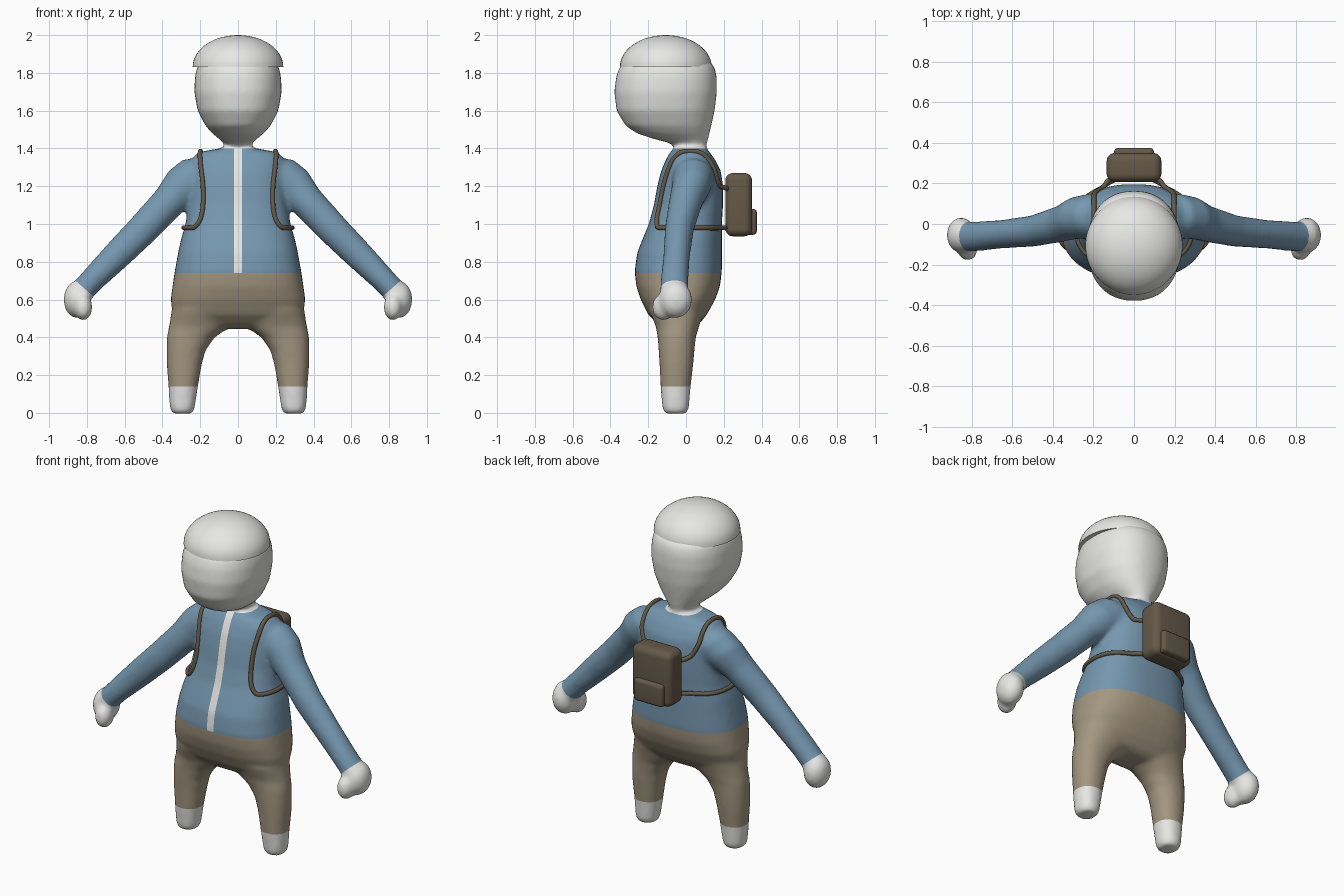
import bpy, bmesh, math
from mathutils import Vector, Matrix
from mathutils.bvhtree import BVHTree

if "Cube" in bpy.data.objects:
    bpy.data.objects.remove(bpy.data.objects["Cube"], do_unlink=True)


def material(name, rgb):
    m = bpy.data.materials.new(name)
    m.use_nodes = True
    m.diffuse_color = (*rgb, 1)
    m.node_tree.nodes["Principled BSDF"].inputs["Base Color"].default_value = (*rgb, 1)
    return m


WHITE = material("off_white", (0.8, 0.8, 0.78))
BLUE = material("jacket_blue", (0.18, 0.31, 0.43))
TAN = material("trouser_tan", (0.37, 0.31, 0.22))
BROWN = material("pack_brown", (0.13, 0.1, 0.065))
X, Y = Vector((1, 0, 0)), Vector((0, 1, 0))


def spow(v, e):
    return math.copysign(abs(v) ** e, v)


def loft(bm, rings, u=X, v=Y, power=2.0, n=40):
    """Closed skin over rings of (centre, radius along u, radius along v)."""
    loops = []
    for c, ru, rv in rings:
        loops.append([])
        for i in range(n):
            a = math.tau * i / n
            p = Vector(c) + u * ru * spow(math.cos(a), 2 / power) + v * rv * spow(math.sin(a), 2 / power)
            loops[-1].append(bm.verts.new(p))
    faces = [bm.faces.new(loops[0]), bm.faces.new(loops[-1])]
    for a, b in zip(loops, loops[1:]):
        faces += [bm.faces.new((a[i], a[(i + 1) % n], b[(i + 1) % n], b[i])) for i in range(n)]
    bmesh.ops.recalc_face_normals(bm, faces=faces)


def upright(rows):
    """Rows of (z, x centre, x radius, front y, back y) as loft rings."""
    return [((x, (f + b) / 2, z), r, (b - f) / 2) for z, x, r, f, b in rows]


def ball(bm, centre, radii):
    m = Matrix.Translation(centre) @ Matrix.Diagonal((*radii, 1))
    bmesh.ops.create_icosphere(bm, subdivisions=3, radius=1, matrix=m)


def add_object(name, bm, mats):
    me = bpy.data.meshes.new(name)
    bm.to_mesh(me)
    bm.free()
    for m in mats:
        me.materials.append(m)
    ob = bpy.data.objects.new(name, me)
    bpy.context.scene.collection.objects.link(ob)
    return ob


def smooth(ob, angle=40):
    bpy.ops.object.select_all(action='DESELECT')
    ob.select_set(True)
    bpy.context.view_layer.objects.active = ob
    bpy.ops.object.shade_smooth_by_angle(angle=math.radians(angle))


# Torso
bm = bmesh.new()
torso = [(.445, .2, -.11, .03), (.47, .3, -.15, .07), (.52, .345, -.2, .11), (.6, .357, -.24, .155),
         (.67, .347, -.263, .18), (.75, .335, -.272, .19), (.85, .317, -.258, .19), (.92, .302, -.23, .19),
         (1, .278, -.197, .19), (1.1, .262, -.17, .196), (1.2, .256, -.152, .196), (1.28, .255, -.132, .185),
         (1.34, .25, -.107, .155), (1.38, .21, -.085, .125), (1.4, .1, -.065, .11)]
loft(bm, upright([(z, 0, r, f, b) for z, r, f, b in torso]), power=2.5)

# Neck and head
head = [(1.36, .065, -.05, .1), (1.41, .066, -.06, .105), (1.43, .078, -.09, .112), (1.45, .1, -.17, .118),
        (1.48, .137, -.26, .124), (1.52, .172, -.32, .134), (1.6, .214, -.368, .152), (1.7, .232, -.38, .164),
        (1.78, .228, -.37, .163), (1.83, .217, -.352, .152), (1.9, .17, -.29, .09), (1.95, .08, -.2, -.02)]
loft(bm, upright([(z, 0, r, f, b) for z, r, f, b in head]), power=2.25)

# Legs, arms and hands
leg = [(-.004, .295, .052, -.11, 0), (.02, .295, .065, -.125, .015), (.08, .293, .072, -.13, .02),
       (.14, .29, .078, -.135, .025), (.25, .285, .092, -.14, .038), (.33, .275, .103, -.145, .045),
       (.4, .25, .127, -.15, .052), (.46, .2, .165, -.16, .07), (.55, .17, .18, -.2, .1)]
arm = [(.1, .04, 1.27, .1, .11), (.2, .04, 1.25, .112, .13), (.29, .03, 1.2, .104, .112),
       (.365, 0, 1.12, .09, .09), (.5, -.035, .975, .077, .085), (.65, -.05, .825, .07, .077),
       (.76, -.06, .715, .073, .067), (.83, -.062, .64, .075, .064)]
for s in (1, -1):
    loft(bm, upright([(z, s * x, r, f, b) for z, x, r, f, b in leg]), power=2.2)
    loft(bm, [((s * x, y, z), ry, rp) for x, y, z, ry, rp in arm], u=Y, v=Vector((s, 0, 1)).normalized())
    ball(bm, (s * .852, -.055, .6), (.072, .088, .1))
    ball(bm, (s * .82, -.12, .56), (.05, .062, .072))

# Fuse the body into one smooth skin
rough = add_object("body_rough", bm, [])
mod = rough.modifiers.new("fuse", 'REMESH')
mod.mode, mod.voxel_size = 'VOXEL', .013
mod = rough.modifiers.new("soften", 'SMOOTH')
mod.factor, mod.iterations = .5, 10
skin = bpy.data.meshes.new_from_object(rough.evaluated_get(bpy.context.evaluated_depsgraph_get()))
bpy.data.objects.remove(rough, do_unlink=True)
bm = bmesh.new()
bm.from_mesh(skin)
bpy.data.meshes.remove(skin)
surface = BVHTree.FromBMesh(bm)

# Cut clean borders for shoes, waist, collar, cuffs and zip
SHOE, WAIST, COLLAR, ZIP = .14, .74, 1.4, .022
cuff, cuff_dir = Vector((.815, 0, .66)), Vector((.66, 0, -.75))
cuts = [((0, 0, z), (0, 0, 1)) for z in (SHOE, WAIST, COLLAR)]
for s in (1, -1):
    cuts.append(((s * ZIP, 0, 0), (1, 0, 0)))
    cuts.append(((s * cuff.x, 0, cuff.z), (s * cuff_dir.x, 0, cuff_dir.z)))
for co, no in cuts:
    bmesh.ops.bisect_plane(bm, geom=bm.verts[:] + bm.edges[:] + bm.faces[:], dist=1e-5,
                           plane_co=co, plane_no=no)
bm.normal_update()


def body_colour(f):
    c = f.calc_center_median()
    side = abs(c.x)
    if side > .6:
        return 0 if (Vector((side, 0, c.z)) - cuff).dot(cuff_dir) > 0 else 1
    if c.z < SHOE or c.z > COLLAR:
        return 0
    if c.z < WAIST and side < .45:
        return 2
    return 0 if side < ZIP and f.normal.y < 0 else 1


for f in bm.faces:
    f.material_index = body_colour(f)
    f.smooth = True
smooth(add_object("body", bm, [WHITE, BLUE, TAN]), 80)

# Domed cap
bm = bmesh.new()
dome = [math.radians(88) * i / 14 for i in range(15)]
loft(bm, [((0, -.107, 1.832 + .168 * math.sin(t)), .24 * math.cos(t), .243 * math.cos(t)) for t in dome], n=48)
smooth(add_object("cap", bm, [WHITE]))


# Backpack with pocket
def rounded_box(name, lo, hi, bevel):
    lo, hi = Vector(lo), Vector(hi)
    bm = bmesh.new()
    m = Matrix.Translation((lo + hi) / 2) @ Matrix.Diagonal((*(hi - lo), 1))
    bmesh.ops.create_cube(bm, size=1, matrix=m)
    bmesh.ops.bevel(bm, geom=bm.edges[:], offset=bevel, segments=5, profile=.5, affect='EDGES')
    smooth(add_object(name, bm, [BROWN]))


rounded_box("backpack", (-.135, .208, .935), (.135, .35, 1.27), .04)
rounded_box("backpack_pocket", (-.098, .3, .943), (.098, .375, 1.08), .02)

# Shoulder straps, laid onto the body surface
path = [(.09, .23, 1.18), (.17, .2, 1.2), (.2, .17, 1.28), (.2, .11, 1.37), (.2, .03, 1.4), (.2, -.05, 1.37),
        (.2, -.11, 1.28), (.2, -.15, 1.2), (.2, -.17, 1.1), (.212, -.18, 1.03), (.245, -.17, .985),
        (.285, -.08, .98), (.288, .06, .98), (.22, .17, .98), (.09, .22, .98)]
for s, name in ((1, "left_strap"), (-1, "right_strap")):
    knots = [Vector((s * x, y, z)) for x, y, z in path]
    pts = [a.lerp(b, i / 8) for a, b in zip(knots, knots[1:]) for i in range(8)] + [knots[-1]]
    for _ in range(8):
        pts = [pts[0]] + [(a + b * 2 + c) / 4 for a, b, c in zip(pts, pts[1:], pts[2:])] + [pts[-1]]
    for i in range(6, len(pts) - 4):
        hit, normal, _, _ = surface.find_nearest(pts[i])
        pts[i] = hit + normal * .005
    for _ in range(3):
        pts = [pts[0]] + [(a + b * 2 + c) / 4 for a, b, c in zip(pts, pts[1:], pts[2:])] + [pts[-1]]
    cu = bpy.data.curves.new(name, 'CURVE')
    cu.dimensions, cu.bevel_depth, cu.bevel_resolution, cu.use_fill_caps = '3D', .0125, 3, True
    line = cu.splines.new('POLY')
    line.points.add(len(pts) - 1)
    for p, co in zip(line.points, pts):
        p.co = (*co, 1)
    line.use_smooth = True
    cu.materials.append(BROWN)
    bpy.context.scene.collection.objects.link(bpy.data.objects.new(name, cu))
